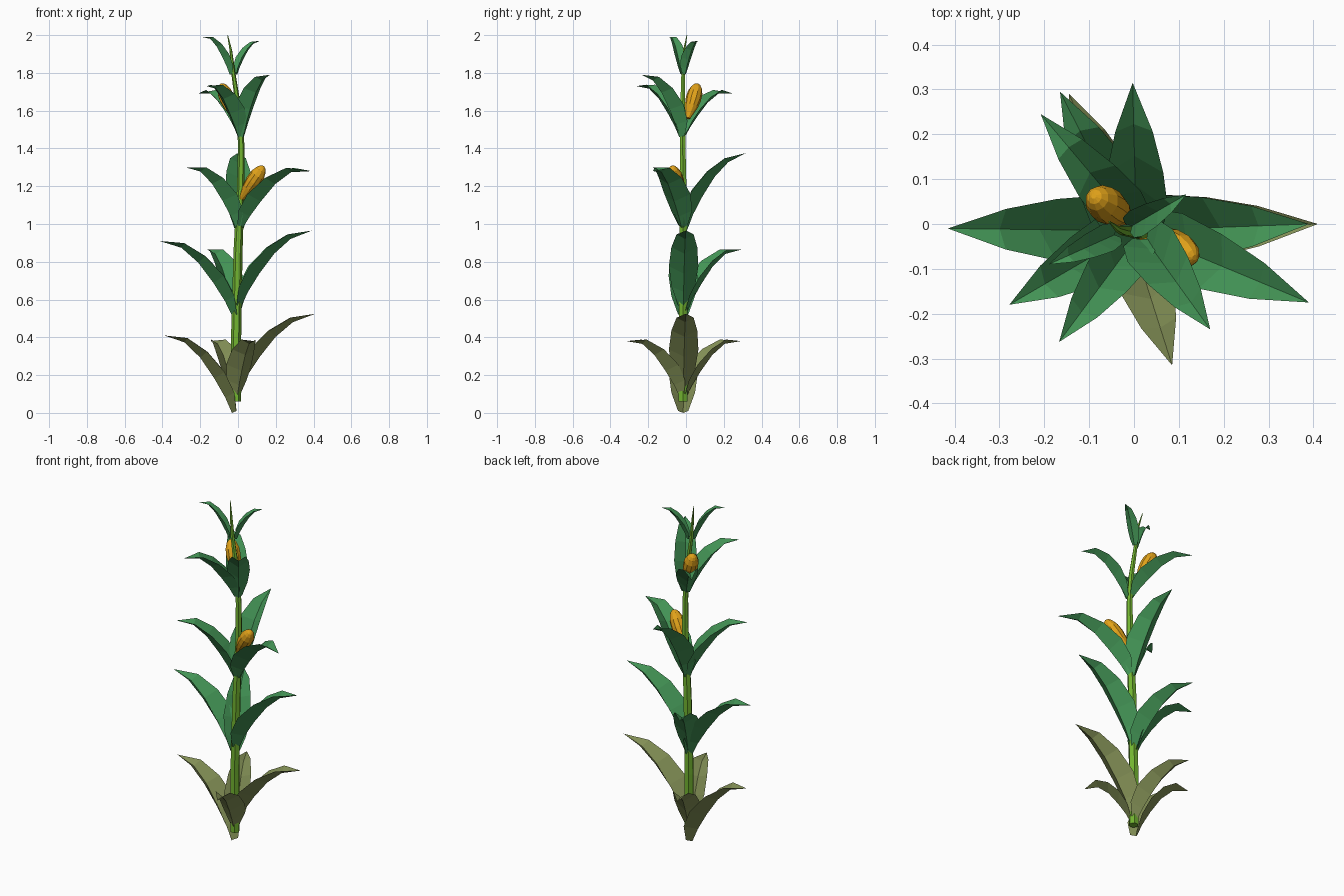
import bpy, bmesh
from mathutils import Vector

if "Cube" in bpy.data.objects:
    bpy.data.objects.remove(bpy.data.objects["Cube"])


def material(name, rgb):
    m = bpy.data.materials.new(name)
    m.diffuse_color = (*rgb, 1)
    m.use_nodes = True
    m.node_tree.nodes["Principled BSDF"].inputs["Base Color"].default_value = m.diffuse_color
    return m


GREEN = material("leaf_green", (0.055, 0.29, 0.09))
DRY = material("dry_leaf", (0.22, 0.27, 0.09))
STALK = material("stalk_green", (0.17, 0.46, 0.03))
GOLD = material("corn_gold", (0.75, 0.36, 0.01))

# stalk centre line (x, y, z) with radius
PATH = [(-0.01, -0.015, 0.06, 0.027), (-0.01, -0.015, 0.4, 0.027), (0.0, -0.015, 0.85, 0.024),
        (0.015, -0.015, 1.2, 0.02), (0.017, -0.018, 1.42, 0.017), (0.005, -0.018, 1.6, 0.015),
        (-0.025, -0.015, 1.8, 0.011), (-0.038, -0.01, 1.92, 0.007), (-0.055, 0.005, 2.0, 0.002)]


def finish(bm, name, mat):
    mesh = bpy.data.meshes.new(name)
    bm.to_mesh(mesh)
    bm.free()
    mesh.materials.append(mat)
    ob = bpy.data.objects.new(name, mesh)
    bpy.context.collection.objects.link(ob)
    return ob


def tube(name, rings, sides, mat):
    """Flat-faced tube through rings of (centre, axis, radius)."""
    from math import cos, sin, tau
    bm = bmesh.new()
    loops = []
    for c, axis, r in rings:
        q = Vector(axis).to_track_quat('Z', 'Y')
        loops.append([bm.verts.new(Vector(c) + q @ Vector((r * cos(tau * i / sides), r * sin(tau * i / sides), 0)))
                      for i in range(sides)])
    for a, b in zip(loops, loops[1:]):
        for i in range(sides):
            j = (i + 1) % sides
            bm.faces.new((a[i], a[j], b[j], b[i]))
    bm.faces.new(loops[0][::-1])
    bm.faces.new(loops[-1])
    return finish(bm, name, mat)


def stalk_at(z):
    pts = [Vector(p[:3]) for p in PATH]
    for a, b in zip(pts, pts[1:]):
        if z <= b.z:
            return a.lerp(b, (z - a.z) / (b.z - a.z))
    return pts[-1]


def leaf(name, base_z, tip, width, depth, droop, mat):
    """V-folded strip that climbs from the stalk and arches out to its tip."""
    tip = Vector(tip)
    centre = stalk_at(base_z)
    out = tip - centre
    out.z = 0
    reach = out.length - 0.022
    out.normalize()
    side = Vector((-out.y, out.x, 0))
    base = centre + out * 0.022
    rise = tip.z - base_z
    # reach fraction, height fraction, width, fold depth
    stations = [(0, 0, 0.35, 0.4), (0.1, 0.2, 0.8, 0.85), (0.26, 0.42 + droop * 0.3, 1, 1),
                (0.47, 0.65 + droop * 0.8, 0.88, 0.75), (0.7, 0.83 + droop, 0.58, 0.42), (1, 1, 0, 0)]
    keel = [base + out * (s[0] * reach) + Vector((0, 0, s[1] * rise)) for s in stations]
    bm = bmesh.new()
    rows = []
    for i, s in enumerate(stations[:-1]):
        tangent = (keel[i + 1] - keel[max(i - 1, 0)]).normalized()
        normal = tangent.cross(side)
        if normal.z < 0:
            normal = -normal
        edge = keel[i] + normal * depth * s[3]
        rows.append([bm.verts.new(p) for p in (edge + side * width * s[2], keel[i], edge - side * width * s[2])])
    end = bm.verts.new(tip)
    for a, b in zip(rows, rows[1:]):
        bm.faces.new((a[0], a[1], b[1], b[0]))
        bm.faces.new((a[1], a[2], b[2], b[1]))
    bm.faces.new((rows[-1][0], rows[-1][1], end))
    bm.faces.new((rows[-1][1], rows[-1][2], end))
    return finish(bm, name, mat)


def cob(name, base, tip):
    base, tip = Vector(base), Vector(tip)
    profile = [(0, 0.012), (0.15, 0.022), (0.35, 0.035), (0.55, 0.041),
               (0.75, 0.039), (0.9, 0.028), (0.97, 0.017), (1, 0.006)]
    tube(name, [(base.lerp(tip, t), tip - base, r) for t, r in profile], 10, GOLD)


# stalk
tube("stalk", [(p[:3], (0, 0, 1), p[3]) for p in PATH], 6, STALK)

# leaves, tier by tier: base height, tip, half width, fold depth, droop
TIERS = {
    "dry_leaf": [(0.12, (0.41, 0.0, 0.525), 0.078, 0.065, 0.06),
                 (0.0, (-0.39, -0.01, 0.41), 0.078, 0.065, 0.08),
                 (0.09, (0.085, -0.315, 0.38), 0.07, 0.06, 0.12),
                 (0.09, (-0.145, 0.29, 0.38), 0.07, 0.06, 0.12)],
    "lower_leaf": [(0.56, (0.39, 0.0, 0.965), 0.078, 0.068, 0.06),
                   (0.51, (-0.415, -0.01, 0.91), 0.078, 0.068, 0.08),
                   (0.53, (-0.165, 0.295, 0.865), 0.072, 0.062, 0.1)],
    "middle_leaf": [(0.98, (0.39, -0.175, 1.28), 0.075, 0.06, 0.15),
                    (0.98, (-0.278, -0.18, 1.30), 0.07, 0.06, 0.1),
                    (0.97, (-0.003, 0.315, 1.375), 0.072, 0.065, 0.05)],
    "upper_leaf": [(1.46, (0.17, -0.235, 1.79), 0.062, 0.055, 0.08),
                   (1.46, (-0.167, -0.263, 1.73), 0.062, 0.055, 0.12),
                   (1.47, (-0.208, 0.245, 1.692), 0.06, 0.05, 0.16)],
    "top_leaf": [(1.79, (-0.19, -0.09, 1.99), 0.032, 0.03, 0.12),
                 (1.79, (0.117, 0.066, 1.97), 0.032, 0.03, 0.08)],
}
for tier, leaves in TIERS.items():
    for n, args in enumerate(leaves, 1):
        leaf(f"{tier}_{n}", *args, DRY if tier == "dry_leaf" else GREEN)

# corn cobs
cob("lower_cob", (0.015, -0.02, 1.13), (0.135, -0.075, 1.305))
cob("upper_cob", (-0.015, 0.01, 1.56), (-0.09, 0.062, 1.742))
